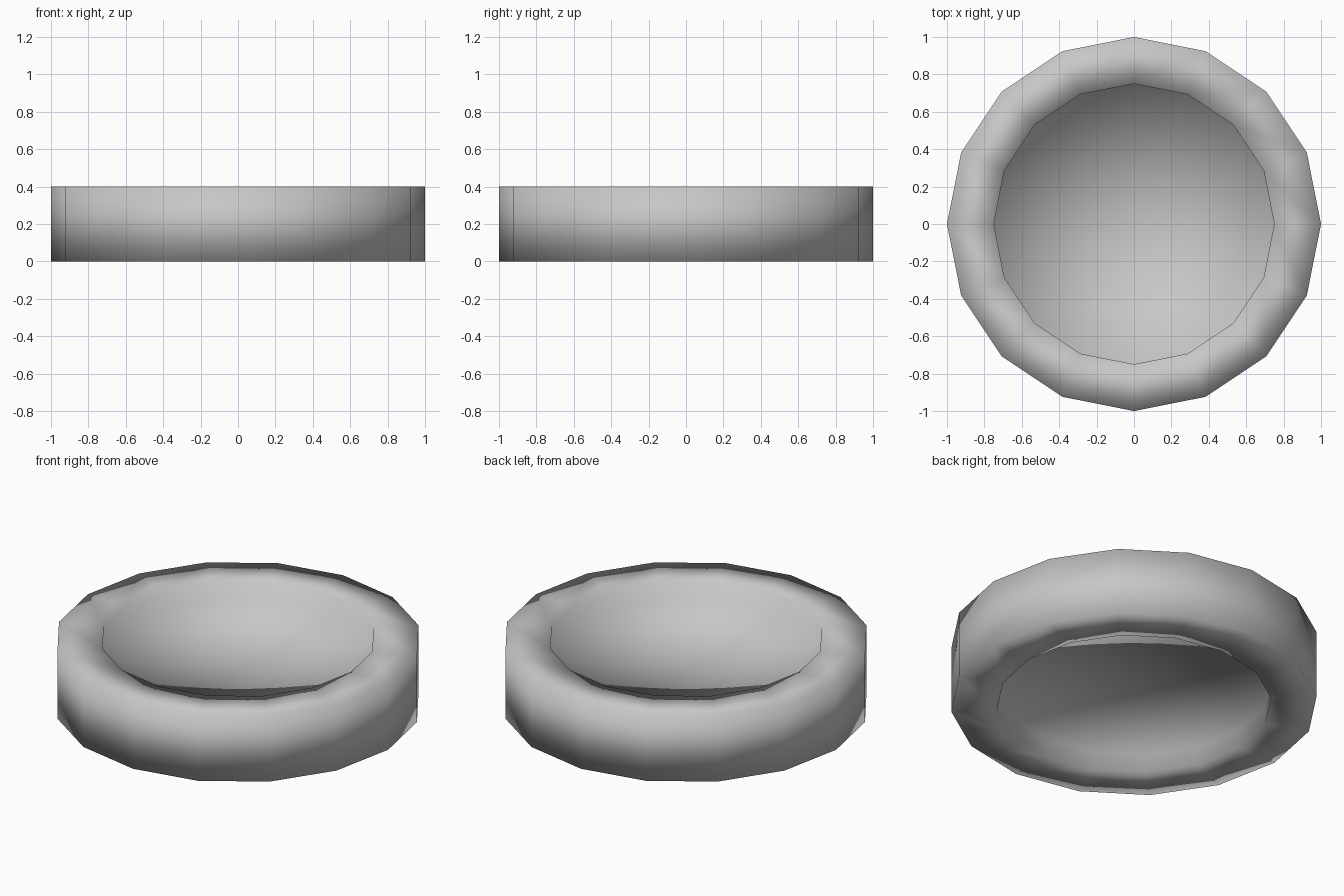
import bpy
import bmesh
from math import cos, sin, tau

cube = bpy.data.objects.get("Cube")
if cube:
    bpy.data.objects.remove(cube, do_unlink=True)

SIDES = 16
OUTER, INNER = 1.0, 0.75
HEIGHT = 0.4
EDGE_DEPTH, CENTRE_DEPTH = 0.11, 0.14

# Plain grey material
grey = bpy.data.materials.new("plain_grey")
grey.use_nodes = True
colour = (0.57, 0.57, 0.57, 1)
grey.diffuse_color = colour
grey.node_tree.nodes["Principled BSDF"].inputs["Base Color"].default_value = colour


def add_ring(bm, radius, z):
    angles = [tau * i / SIDES for i in range(SIDES)]
    return [bm.verts.new((radius * cos(a), radius * sin(a), z)) for a in angles]


def add_dish(bm, ring, z):
    centre = bm.verts.new((0, 0, z))
    for i in range(SIDES):
        bm.faces.new((ring[i], ring[(i + 1) % SIDES], centre))


# Profile from the lower dish edge, around the rim, to the upper dish edge
profile = [
    (INNER, EDGE_DEPTH),
    (INNER, 0),
    (OUTER, 0),
    (OUTER, HEIGHT),
    (INNER, HEIGHT),
    (INNER, HEIGHT - EDGE_DEPTH),
]
bm = bmesh.new()
rings = [add_ring(bm, r, z) for r, z in profile]
for low, high in zip(rings, rings[1:]):
    for i in range(SIDES):
        j = (i + 1) % SIDES
        bm.faces.new((low[i], low[j], high[j], high[i]))

# Shallow dished floors, above and below
add_dish(bm, rings[0], CENTRE_DEPTH)
add_dish(bm, rings[-1], HEIGHT - CENTRE_DEPTH)
bmesh.ops.recalc_face_normals(bm, faces=bm.faces)

# Fully smooth shading, so the rim looks rounded
for face in bm.faces:
    face.smooth = True

mesh = bpy.data.meshes.new("recessed_disc")
bm.to_mesh(mesh)
bm.free()
mesh.materials.append(grey)
disc = bpy.data.objects.new("recessed_disc", mesh)
bpy.context.collection.objects.link(disc)
